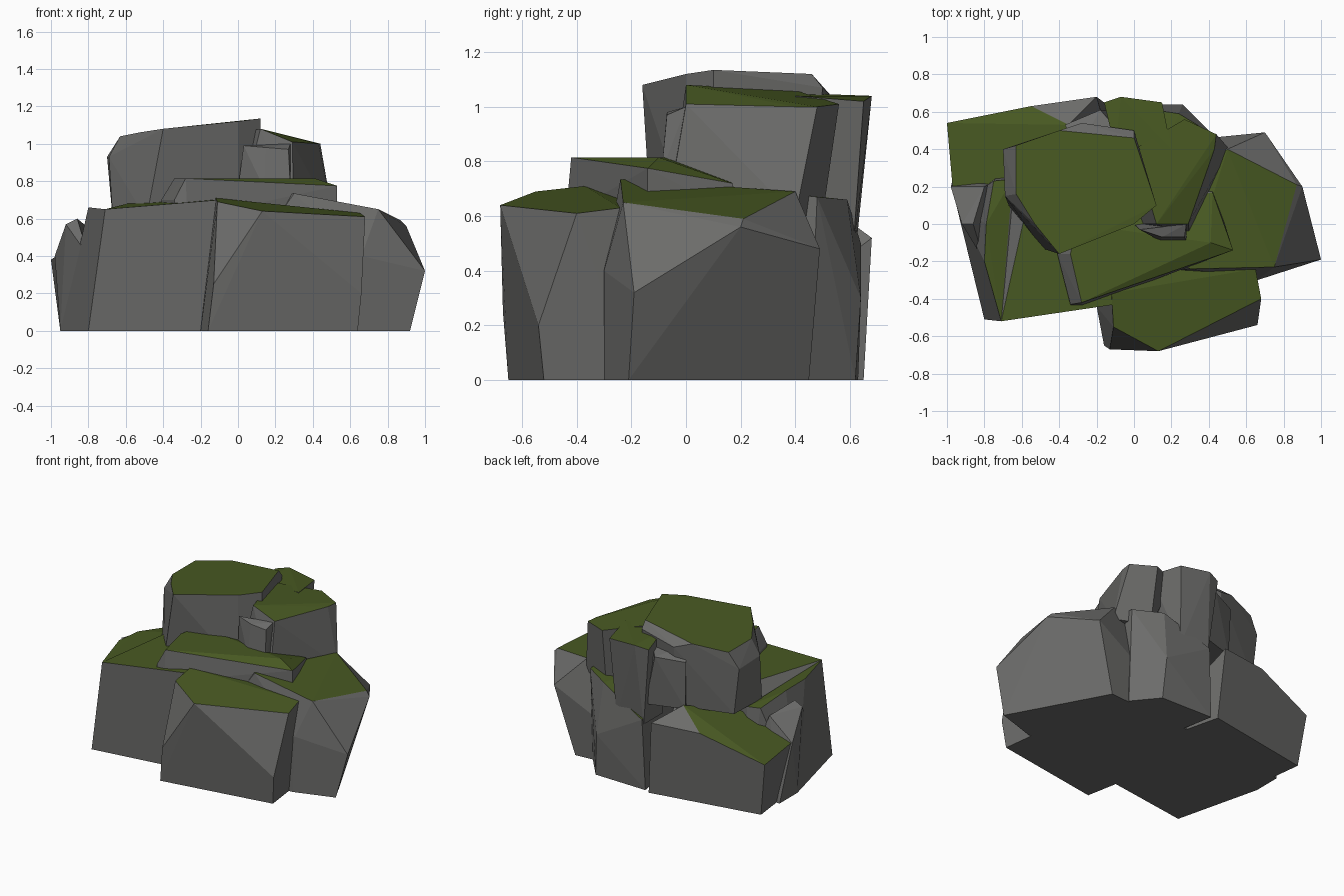
import bpy
import bmesh
import math

default_cube = bpy.data.objects.get("Cube")
if default_cube:
    bpy.data.objects.remove(default_cube, do_unlink=True)


def make_material(name, colour):
    material = bpy.data.materials.new(name)
    material.use_nodes = True
    material.diffuse_color = colour
    shader = material.node_tree.nodes["Principled BSDF"]
    shader.inputs["Base Color"].default_value = colour
    shader.inputs["Roughness"].default_value = 1
    return material


STONE = make_material("grey stone", (.15, .15, .145, 1))
MOSS = make_material("green moss", (.065, .1, .016, 1))
MOSS_LIMIT = .8

# The big lower boulders all meet in the middle of the pile
MIDDLE = (0, 0)
MIDDLE_TOP = (0, 0, .65)


def add_hull(bm, points):
    """Wrap the points in a closed faceted skin."""
    for point in points:
        bm.verts.new(point)
    bmesh.ops.convex_hull(bm, input=bm.verts[:])
    loose = [vert for vert in bm.verts if not vert.link_faces]
    bmesh.ops.delete(bm, geom=loose, context='VERTS')
    bmesh.ops.dissolve_limit(bm, angle_limit=math.radians(3),
                             verts=bm.verts[:], edges=bm.edges[:])
    bmesh.ops.recalc_face_normals(bm, faces=bm.faces[:])


def paint_moss(bm):
    """Faces that look up carry moss, all others stay bare stone."""
    for face in bm.faces:
        face.normal_update()
        face.smooth = False
        face.material_index = int(face.normal.z > MOSS_LIMIT)


def rock(name, base, crown, floor=0, mossy=True):
    """Faceted boulder from a flat base outline and its crown corners."""
    mesh = bpy.data.meshes.new(name)
    bm = bmesh.new()
    add_hull(bm, [(x, y, floor) for x, y in base] + crown)
    if mossy:
        paint_moss(bm)
    bm.to_mesh(mesh)
    bm.free()
    mesh.materials.append(STONE)
    mesh.materials.append(MOSS)
    boulder = bpy.data.objects.new(name, mesh)
    bpy.context.scene.collection.objects.link(boulder)
    return boulder


# Low boulder standing out at the front
rock("front_boulder",
     base=[(-.16, -.65), (.64, -.52), (.6, -.2), (-.2, -.2), (-.2, -.44)],
     crown=[(-.13, -.67, .25), (.66, -.54, .2), (.13, -.68, .64),
            (.68, -.4, .61), (.65, -.24, .63), (-.11, -.55, .69),
            (-.12, -.37, .71), MIDDLE_TOP])

# Wide boulder on the right-hand side, stepping down at its outer edge
rock("side_boulder_right",
     base=[(-.8, -.51), (-.1, -.41), (0, .3), (-.6, .2)],
     crown=[(-.71, -.52, .65), (-.1, -.43, .7), (-.55, .2, .69),
            (-.66, .22, .56), (-.2, .3, .69)])

# Lower ledge with the leaning outer wall
rock("outer_ledge",
     base=[(-.8, -.51), (-.87, -.25), (-.95, .1), (-.7, .3), MIDDLE],
     crown=[(-.71, -.52, .65), (-.8, -.2, .66), (-.79, 0, .65),
            (-.75, .23, .6), (-.65, .24, .59)])

# Small shoulder stone leaning against the outer wall
rock("shoulder_stone", mossy=False,
     base=[(-.95, .1), (-.95, .3), (-.6, .3), (-.7, -.1)],
     crown=[(-.98, .2, .4), (-.92, 0, .57), (-.86, 0, .6),
            (-.8, .2, .55), (-.8, -.2, .4)])

# Low boulder at the rear corner, its top sloping outward
rock("rear_corner_boulder",
     base=[(-.95, .51), (-.16, .65), (-.9, .1), MIDDLE],
     crown=[(-1, .54, .38), (-.97, .2, .4), (-.55, .63, .52),
            (-.2, .68, .52), (-.35, .53, .63), (-.6, .2, .54)])

# Broad boulder on the left-hand side
rock("side_boulder_left",
     base=[(.64, -.3), (.92, -.21), (.56, .45), (-.2, .4), (-.2, -.3)],
     crown=[(1, -.19, .32), (.66, -.3, .4), (.68, -.25, .57),
            (.75, -.23, .65), (.87, .21, .59), (.7, .49, .48),
            (.9, .2, .56), (.5, .4, .69), (.3, -.24, .735),
            MIDDLE_TOP])

# Narrow upright block filling the back
rock("back_block",
     base=[(-.12, .63), (.28, .62), (.42, .45), MIDDLE],
     crown=[(-.1, .64, .5), (.26, .64, .3), (.24, .59, .66),
            (.42, .48, .67), (.4, .2, .7), MIDDLE_TOP])

# Flat slab on the lower boulders
rock("middle_slab", floor=.6,
     base=[(-.4, -.16), (-.34, -.44), (-.27, -.44), (.53, -.14),
           (.42, .2), (-.3, .2)],
     crown=[(-.41, -.16, .7), (-.34, -.43, .7), (-.28, -.42, .815),
            (-.34, -.16, .815), (.41, -.1, .815), (.53, -.14, .775),
            (.42, .17, .72), (-.3, 0, .815)])

# Big top boulder
rock("top_boulder", floor=.6,
     base=[(-.49, -.13), (0, 0), (.12, .1), (0, .46), (-.3, .5),
           (-.66, .4), (-.67, .1)],
     crown=[(-.4, -.16, 1.08), (-.53, 0, 1.06), (-.63, .16, 1.04),
            (-.63, .42, 1.04), (-.7, .4, .93), (-.69, .15, .93),
            (-.4, .5, 1.07), (-.28, .54, 1.03), (0, .5, 1.07),
            (0, .46, 1.12), (.12, .1, 1.135), (0, 0, 1.12)])

# Companion boulder beside it, with an overhanging rear wall
rock("top_side_boulder", floor=.6,
     base=[(.3, -.07), (.51, .4), (.45, .41), (.28, .5), MIDDLE],
     crown=[(.29, 0, 1.01), (.12, 0, 1.08), (.43, .4, 1),
            (.44, .48, 1), (.27, .56, 1.01), (0, .4, 1.06)])

# Upright shards at the back of the top, narrowing downward
rock("rear_shard", floor=.46,
     base=[(-.1, .62), (.12, .61), (.1, .4), (-.1, .4)],
     crown=[(-.07, .68, 1.04), (.15, .65, 1.02), (.2, .4, 1.04),
            (-.16, .65, 1.02), (-.1, .4, 1.05)])
rock("rear_shard_side", floor=.6, mossy=False,
     base=[(-.36, .52), (-.1, .6), (0, .4), (-.3, .4)],
     crown=[(-.37, .53, .94), (-.18, .61, .96), (0, .4, 1), (-.3, .4, 1)])

# Thin plate leaning on the front of the companion boulder
rock("front_plate", floor=.76, mossy=False,
     base=[(0, 0), (.14, -.09), (.28, -.09), (.28, 0)],
     crown=[(.03, -.03, .99), (.15, -.07, .98), (.27, -.07, .97),
            (.28, 0, 1)])
